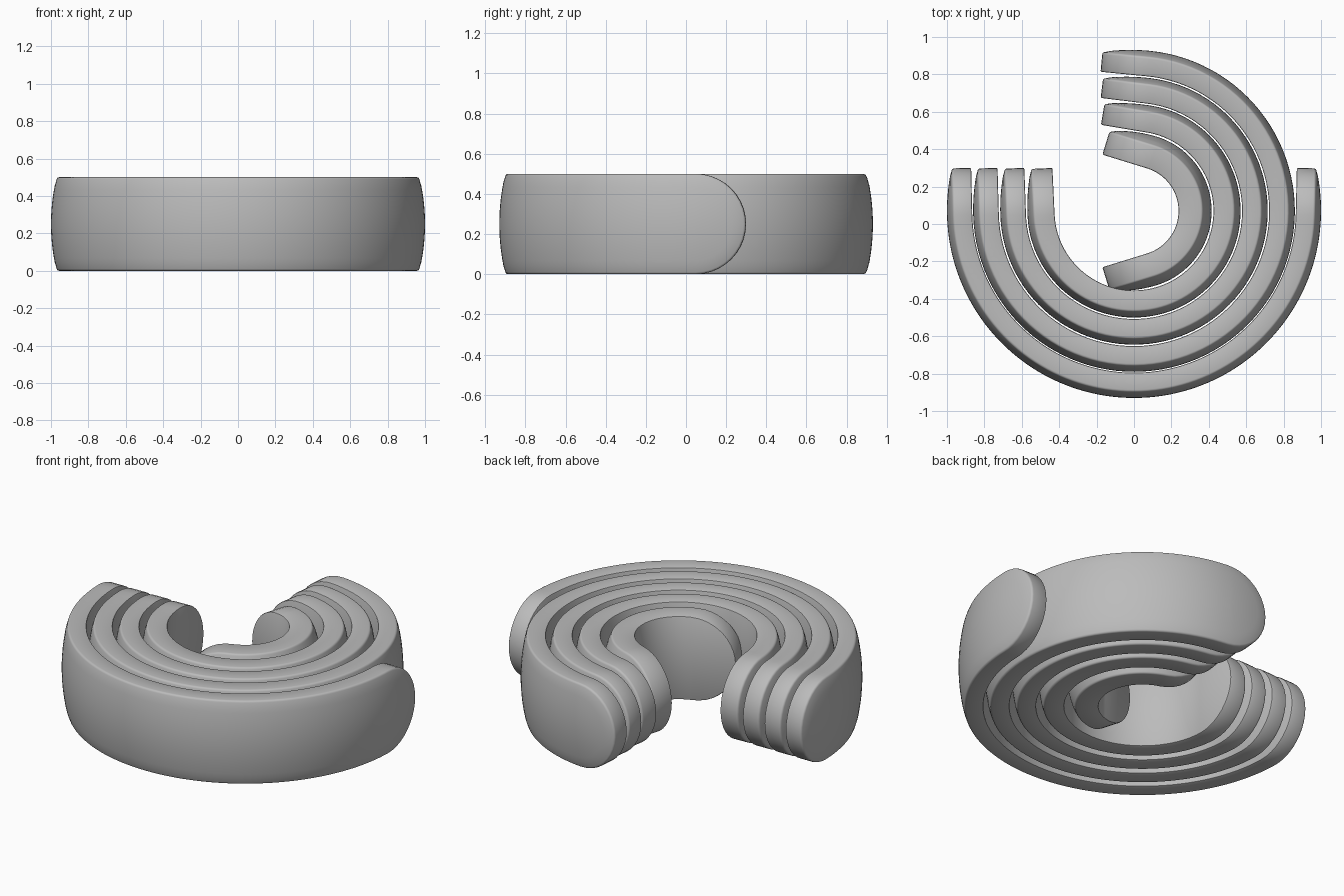
import bpy, bmesh
from math import sin, cos, acos, asin, pi, hypot

if "Cube" in bpy.data.objects:
    bpy.data.objects.remove(bpy.data.objects["Cube"])

HALF = 0.25          # half the band height, also the radius of the rounded ends
CENTRE_Y = 0.07      # shared centre of all the arcs
ARC_STEPS, CAP_STEPS = 80, 20

grey = bpy.data.materials.new("plain_grey")
grey.use_nodes = True
colour = (0.5, 0.5, 0.5, 1)
grey.diffuse_color = colour
bsdf = next(n for n in grey.node_tree.nodes if n.type == "BSDF_PRINCIPLED")
bsdf.inputs["Base Color"].default_value = colour


def section(edge, crown):
    """Distance from the spine against thickness: flat inside, crowned outside."""
    pts = [(0, 0), (HALF - 0.006, 0), (HALF - 0.002, 0.002), (HALF, 0.006)]
    fillet = 0.014
    for i in range(5):
        a = i / 4 * pi / 2 * 0.85
        pts.append((HALF - fillet * (1 - cos(a)), edge - fillet + fillet * sin(a)))
    for i in range(8, -1, -1):
        d = 0.235 * i / 9
        pts.append((d, edge + crown * (1 - (d / HALF) ** 2)))
    return pts


def band(name, radius, start, end, edge, crown):
    """Bent bar with stadium-shaped sides, running tangentially past both angles."""
    length = radius * (end - start)

    def place(s, t, z):
        along = min(max(s, 0), length)
        a = start + along / radius
        r, extra = radius + t, s - along
        return (r * cos(a) - extra * sin(a),
                CENTRE_Y + r * sin(a) + extra * cos(a), HALF + z)

    # Stadium loop as spine position plus outward direction
    loop = [(length * i / ARC_STEPS, 0, -1) for i in range(ARC_STEPS)]
    loop += [(length, sin(pi * i / CAP_STEPS), -cos(pi * i / CAP_STEPS))
             for i in range(CAP_STEPS)]
    loop += [(length * (1 - i / ARC_STEPS), 0, 1) for i in range(ARC_STEPS)]
    loop += [(0, -sin(pi * i / CAP_STEPS), cos(pi * i / CAP_STEPS))
             for i in range(CAP_STEPS)]

    bm = bmesh.new()
    rings = [[bm.verts.new(place(s + d * u, t, d * w)) for s, u, w in loop]
             for d, t in section(edge, crown)]
    n = len(loop)
    for low, high in zip(rings, rings[1:]):
        for i in range(n):
            j = (i + 1) % n
            bm.faces.new((low[i], low[j], high[j], high[i]))
    bmesh.ops.remove_doubles(bm, verts=bm.verts, dist=0.0001)
    bmesh.ops.recalc_face_normals(bm, faces=bm.faces)
    mesh = bpy.data.meshes.new(name)
    bm.to_mesh(mesh)
    bm.free()
    mesh.materials.append(grey)
    obj = bpy.data.objects.new(name, mesh)
    bpy.context.collection.objects.link(obj)
    bpy.ops.object.select_all(action="DESELECT")
    obj.select_set(True)
    bpy.context.view_layer.objects.active = obj
    bpy.ops.object.shade_smooth_by_angle(angle=0.6)


def left_angle(r):
    return -pi + asin(0.02 / r)


def top_angle(r):
    return acos(0.07 / r)


# Outer band: half ring from left to right
band("outer_band", 0.865, left_angle(0.865), -asin(0.02 / 0.865), 0.105, 0.03)

# Middle bands: three-quarter rings from the left to the back
for name, r, edge in (("second_band", 0.723, 0.107),
                      ("third_band", 0.578, 0.107),
                      ("fourth_band", 0.425, 0.115)):
    band(name, r, left_angle(r), top_angle(r), edge, 0.03)

# Inner band: short ring opening to the right-hand side
band("inner_band", 0.238, -top_angle(0.238), top_angle(0.238), 0.132, 0.045)
